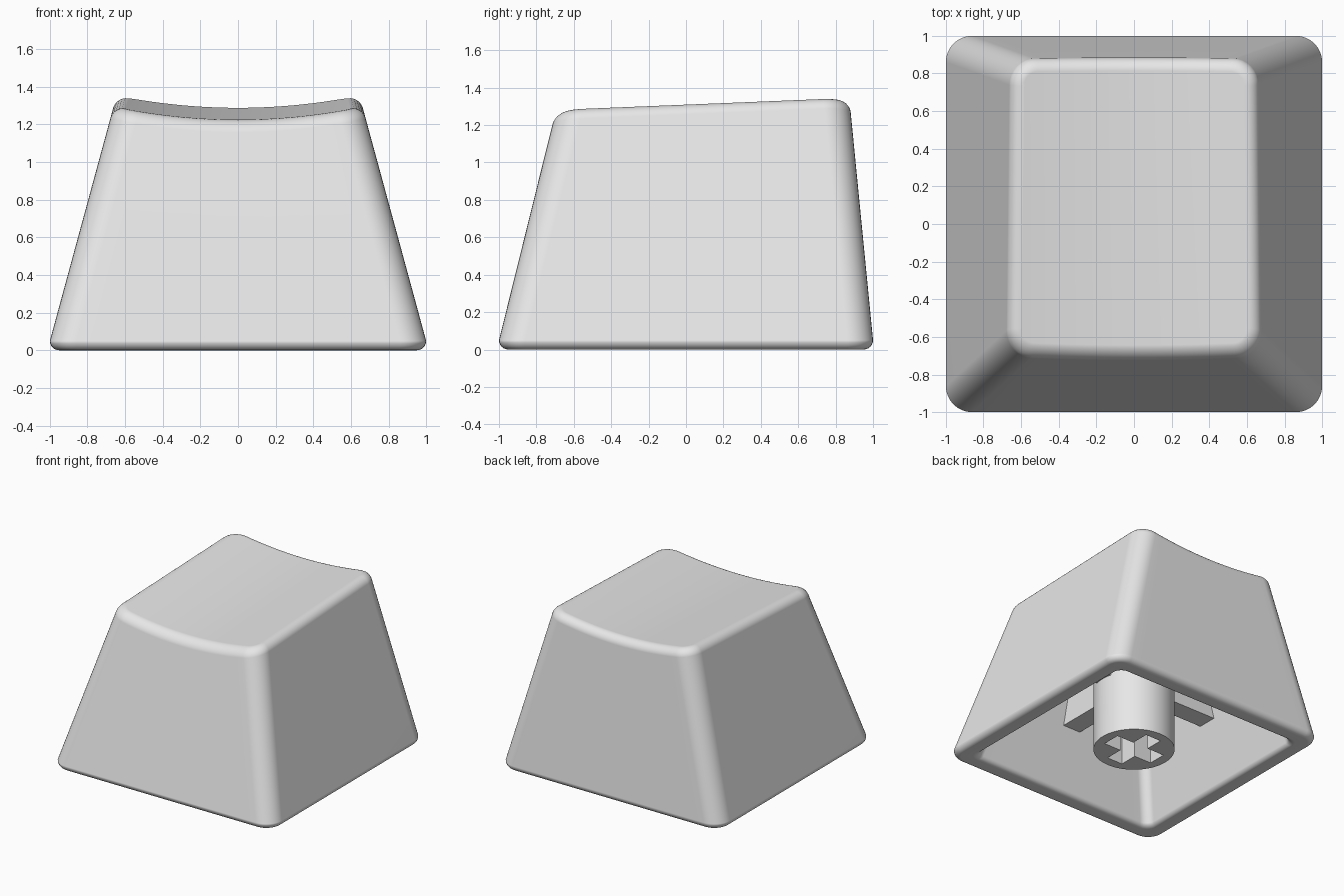
import bpy, bmesh, math
from math import sin, cos, pi

cube = bpy.data.objects.get("Cube")
if cube:
    bpy.data.objects.remove(cube, do_unlink=True)

grey = bpy.data.materials.new("light_grey_plastic")
grey.use_nodes = True
colour = (0.8, 0.8, 0.8, 1)
grey.diffuse_color = colour
grey.node_tree.nodes["Principled BSDF"].inputs["Base Color"].default_value = colour

CORNER, SPAN = 8, 20      # segments per corner and along front and back
EDGE = 0.05               # rounding of the lower rim
TOP_EDGE = 0.065          # rounding of the upper rim
WALL = 0.16
CEILING = 1.08


def make_object(name, bm):
    bmesh.ops.recalc_face_normals(bm, faces=bm.faces)
    mesh = bpy.data.meshes.new(name)
    bm.to_mesh(mesh)
    bm.free()
    mesh.materials.append(grey)
    obj = bpy.data.objects.new(name, mesh)
    bpy.context.collection.objects.link(obj)
    return obj


def activate(obj):
    bpy.ops.object.select_all(action='DESELECT')
    obj.select_set(True)
    bpy.context.view_layer.objects.active = obj


def smooth(obj):
    activate(obj)
    bpy.ops.object.shade_smooth_by_angle(angle=math.radians(35))
    mod = obj.modifiers.new("even_shading", 'WEIGHTED_NORMAL')
    mod.keep_sharp = True


def bounds(z, inset):
    """Half width, front y and back y of the tapered body at a height."""
    h = max(z - EDGE, 0)
    return (1 - 0.272 * h - inset, -1 + 0.248 * h + inset, 1 - 0.098 * h - inset)


def dish(x, y):
    """Height of the tilted, hollowed top."""
    return 1.225 + 0.043 * (y + 0.66) + 0.156 * x * x


# Outline template: x side, y side, and direction out of the corner centre
def corner(sx, sy, start):
    angles = [start + pi / 2 * k / CORNER for k in range(CORNER + 1)]
    return [(sx, sy, cos(a), sin(a)) for a in angles]


steps = [2 * k / SPAN - 1 for k in range(1, SPAN)]
template = (corner(-1, -1, pi) + [(t, -1, 0, -1) for t in steps]
            + corner(1, -1, 1.5 * pi) + corner(1, 1, 0)
            + [(-t, 1, 0, 1) for t in steps] + corner(-1, 1, pi / 2))
COUNT = len(template)


def ring(bm, inset, height):
    """One rounded outline; height is a function of x and y."""
    radius = max(0.14 - inset, 0.075)
    verts = []
    for sx, sy, c, s in template:
        z = height(0, 0)
        for _ in range(4):
            w, front, back = bounds(z, inset)
            x = sx * (w - radius) + c * radius
            y = (front + radius if sy < 0 else back - radius) + s * radius
            z = height(x, y)
        verts.append(bm.verts.new((x, y, z)))
    return verts


def cap(bm, verts):
    """Close an outline with strips running front to back."""
    for i in range(COUNT // 2 - 1):
        bm.faces.new((verts[i], verts[i + 1], verts[COUNT - 2 - i], verts[COUNT - 1 - i]))


def level(z):
    return lambda x, y: z


# Hollow cap body: ceiling, inner wall, rim, outer wall, dished top
bm = bmesh.new()
quarter = [pi / 2 * k / 6 for k in range(7)]
rings = [ring(bm, WALL + 0.05, level(CEILING)), ring(bm, WALL, level(CEILING - 0.05))]
rings += [ring(bm, WALL - 0.04 * (1 - cos(a)), level(0.04 * (1 - sin(a)))) for a in quarter]
rings += [ring(bm, EDGE * (1 - sin(a)), level(EDGE * (1 - cos(a)))) for a in quarter]
for a in quarter:
    drop = TOP_EDGE * (1 - sin(a))
    rings.append(ring(bm, TOP_EDGE * (1 - cos(a)), lambda x, y, d=drop: dish(x, y) - d))
for lower, upper in zip(rings, rings[1:]):
    for i in range(COUNT):
        j = (i + 1) % COUNT
        bm.faces.new((lower[i], lower[j], upper[j], upper[i]))
cap(bm, rings[0])
cap(bm, rings[-1])
smooth(make_object("keycap_shell", bm))


def block(name, x, y, low, high):
    """Box between two x, y and z limits."""
    bm = bmesh.new()
    bmesh.ops.create_cube(bm, size=2)
    for v in bm.verts:
        v.co = (x * v.co.x, y * v.co.y, high if v.co.z > 0 else low)
    return make_object(name, bm)


def cylinder(name, radius, low, high, sides):
    bm = bmesh.new()
    bmesh.ops.create_cone(bm, cap_ends=True, segments=sides, radius1=radius,
                          radius2=radius, depth=high - low)
    bmesh.ops.translate(bm, verts=bm.verts, vec=(0, 0, (low + high) / 2))
    return make_object(name, bm)


# Stem with a cross socket and an arched slot running through it along x
stem = cylinder("stem", 0.305, 0.0, CEILING + 0.03, 64)
arch = cylinder("arch_cutter", 0.075, -0.5, 0.5, 32)
for v in arch.data.vertices:
    v.co = (v.co.z, v.co.y, max(v.co.x + 0.2, -0.1) if v.co.x > -0.001 else -0.1)
cutters = [arch,
           block("long_socket_cutter", 0.225, 0.075, -0.1, 0.4),
           block("cross_socket_cutter", 0.07, 0.225, -0.1, 0.4)]
activate(stem)
for cutter in cutters:
    cutter.hide_render = True
    mod = stem.modifiers.new("socket", 'BOOLEAN')
    mod.operation = 'DIFFERENCE'
    mod.solver = 'EXACT'
    mod.object = cutter
    bpy.ops.object.modifier_apply(modifier=mod.name)
    bpy.data.objects.remove(cutter, do_unlink=True)
smooth(stem)

# Crossed ribs under the ceiling, reaching into the sloping walls
for name, along_x in (("side_to_side_rib", True), ("front_to_back_rib", False)):
    rib = block(name, 1 if along_x else 0.08, 0.08 if along_x else 1, 0.5, CEILING + 0.03)
    for v in rib.data.vertices:
        w, front, back = bounds(v.co.z, WALL - 0.05)
        if along_x:
            v.co.x = w if v.co.x > 0 else -w
        else:
            v.co.y = back if v.co.y > 0 else front
